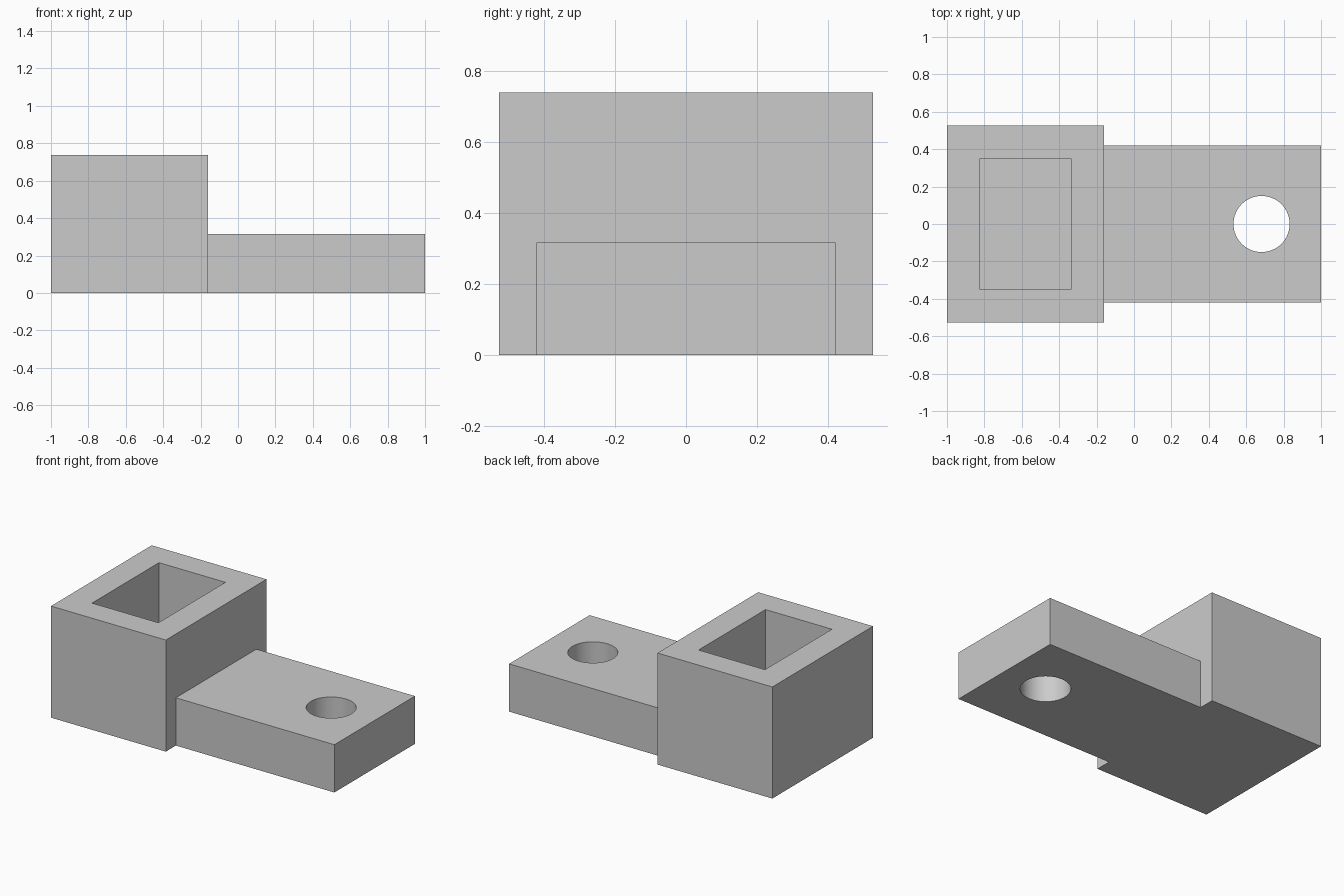
import bpy
from math import radians

cube = bpy.data.objects.get("Cube")
if cube:
    bpy.data.objects.remove(cube, do_unlink=True)

# One plain grey for the whole part
grey = bpy.data.materials.new("light grey")
grey.use_nodes = True
grey.diffuse_color = (0.6, 0.6, 0.6, 1)
grey.node_tree.nodes["Principled BSDF"].inputs["Base Color"].default_value = grey.diffuse_color


def box(name, x0, x1, half_y, z0, z1):
    """Box between two x and z limits, centred on y = 0."""
    bpy.ops.mesh.primitive_cube_add(size=1, location=((x0 + x1) / 2, 0, (z0 + z1) / 2))
    obj = bpy.context.object
    obj.name = name
    obj.scale = (x1 - x0, 2 * half_y, z1 - z0)
    bpy.ops.object.transform_apply(location=False, rotation=False, scale=True)
    obj.data.materials.append(grey)
    return obj


def combine(target, other, operation):
    """Apply a boolean to the target and remove the other object."""
    mod = target.modifiers.new(operation.lower(), "BOOLEAN")
    mod.operation = operation
    mod.solver = "EXACT"
    mod.object = other
    bpy.context.view_layer.objects.active = target
    bpy.ops.object.modifier_apply(modifier=mod.name)
    bpy.data.objects.remove(other, do_unlink=True)


# Tall block with a blind rectangular pocket
block = box("socket_block", -1, -0.16, 0.526, 0, 0.738)
pocket = box("pocket_cutter", -0.823, -0.337, 0.35, 0.18, 1)
combine(block, pocket, "DIFFERENCE")

# Low tongue with a round through hole
tongue = box("tongue", -0.16, 1, 0.421, 0, 0.316)
bpy.ops.mesh.primitive_cylinder_add(vertices=64, radius=0.15, depth=1, location=(0.682, 0, 0.15))
hole = bpy.context.object
hole.name = "hole_cutter"
hole.data.materials.append(grey)
combine(tongue, hole, "DIFFERENCE")

# Smooth hole wall, sharp box edges
for part in (block, tongue):
    bpy.ops.object.select_all(action="DESELECT")
    part.select_set(True)
    bpy.context.view_layer.objects.active = part
    bpy.ops.object.shade_smooth_by_angle(angle=radians(30))
